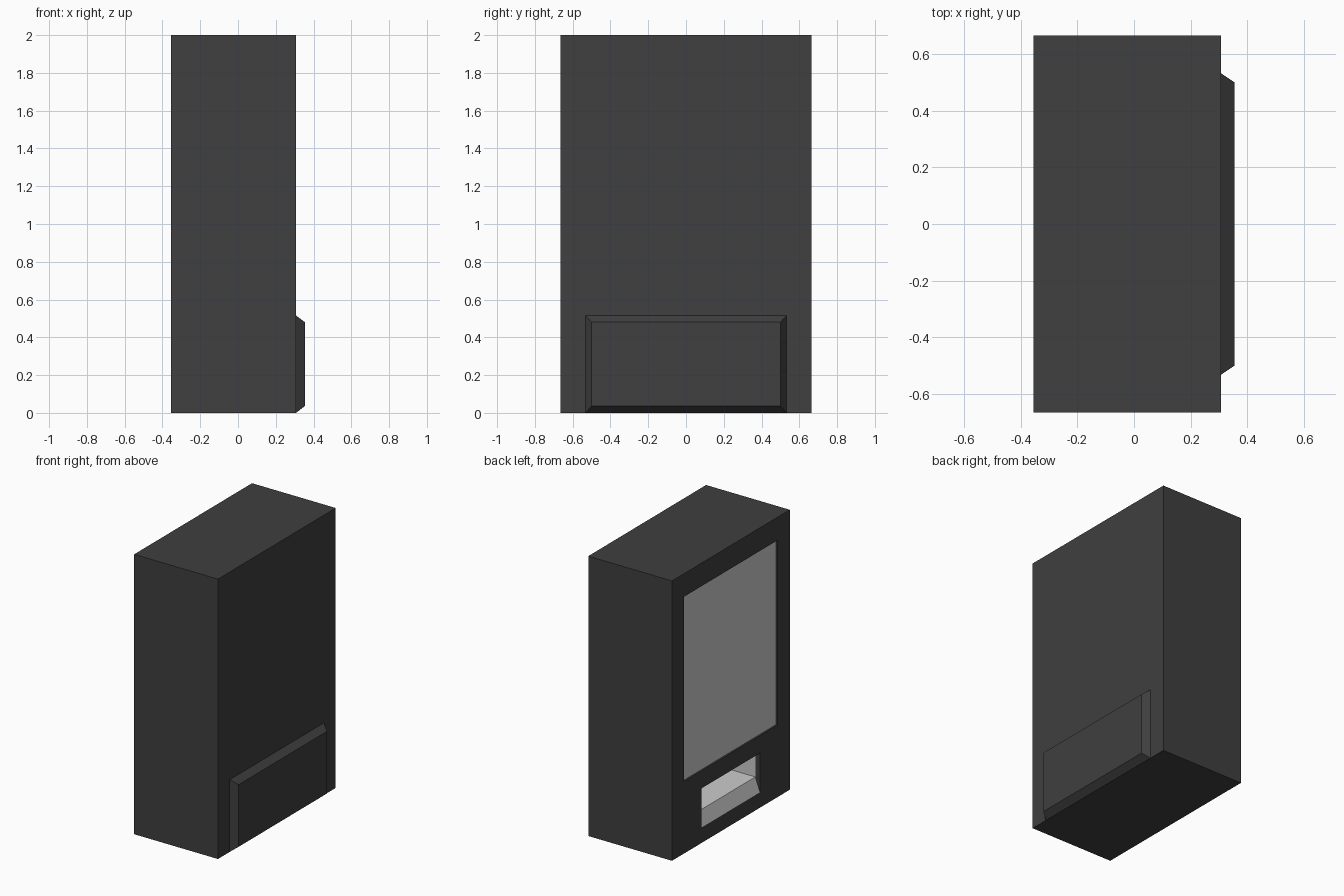
import bpy, bmesh

if "Cube" in bpy.data.objects:
    bpy.data.objects.remove(bpy.data.objects["Cube"])

dark = bpy.data.materials.new("dark_shell")
dark.diffuse_color = (0.05, 0.05, 0.05, 1)
dark.use_nodes = True
dark.node_tree.nodes["Principled BSDF"].inputs["Base Color"].default_value = dark.diffuse_color

FRONT, BACK = -0.355, 0.307


def finish(name, bm, mat=None):
    bmesh.ops.recalc_face_normals(bm, faces=bm.faces)
    me = bpy.data.meshes.new(name)
    bm.to_mesh(me)
    bm.free()
    ob = bpy.data.objects.new(name, me)
    bpy.context.collection.objects.link(ob)
    if mat:
        me.materials.append(mat)
    return ob


def box_bm(x0, x1, half_y, z0, z1):
    bm = bmesh.new()
    bmesh.ops.create_cube(bm, size=1)
    for v in bm.verts:
        v.co = ((x0 + x1) / 2 + v.co.x * (x1 - x0), v.co.y * 2 * half_y,
                (z0 + z1) / 2 + v.co.z * (z1 - z0))
    return bm


def cut(target, name, *dims):
    cutter = finish(name, box_bm(*dims))
    cutter.hide_render = True
    cutter.display_type = 'WIRE'
    mod = target.modifiers.new(name, 'BOOLEAN')
    mod.operation, mod.solver, mod.object = 'DIFFERENCE', 'EXACT', cutter
    bpy.context.view_layer.objects.active = target
    bpy.ops.object.modifier_apply(modifier=name)
    bpy.data.objects.remove(cutter)


# cabinet with display window recess and dispensing slot
cabinet = finish("cabinet", box_bm(FRONT, BACK, 0.665, 0, 2), dark)
cut(cabinet, "window_cutter", FRONT - 0.1, FRONT + 0.02, 0.528, 0.515, 1.835)
cut(cabinet, "slot_cutter", FRONT - 0.1, FRONT + 0.3, 0.33, 0.11, 0.39)

# pale display panel, set slightly behind the front
finish("display_panel", box_bm(FRONT + 0.012, FRONT + 0.02, 0.528, 0.515, 1.835))

# slot lining: box open at the front, behind the dark jamb
bm = box_bm(FRONT + 0.037, FRONT + 0.298, 0.328, 0.112, 0.388)
bm.faces.ensure_lookup_table()
front_face = min(bm.faces, key=lambda f: f.calc_center_median().x)
bmesh.ops.delete(bm, geom=[front_face], context='FACES_ONLY')
lining = finish("slot_lining", bm)
lining.data.flip_normals()

# delivery tray: sloped lip and flat floor, extruded across the slot
bm = bmesh.new()
profile = [(0, 0.11), (0.037, 0.21), (0.297, 0.21), (0.297, 0.11)]
face = bm.faces.new([bm.verts.new((FRONT + x, -0.328, z)) for x, z in profile])
side = bmesh.ops.extrude_face_region(bm, geom=[face])
bmesh.ops.translate(bm, vec=(0, 0.656, 0),
                    verts=[g for g in side["geom"] if isinstance(g, bmesh.types.BMVert)])
finish("delivery_tray", bm)

# chamfered service cover low on the back
bm = box_bm(BACK, 0.354, 0.532, 0, 0.516)
for v in bm.verts:
    if v.co.x > 0.33:
        v.co.y *= 0.5 / 0.532
        v.co.z = 0.036 if v.co.z < 0.2 else 0.48
finish("rear_cover", bm, dark)
